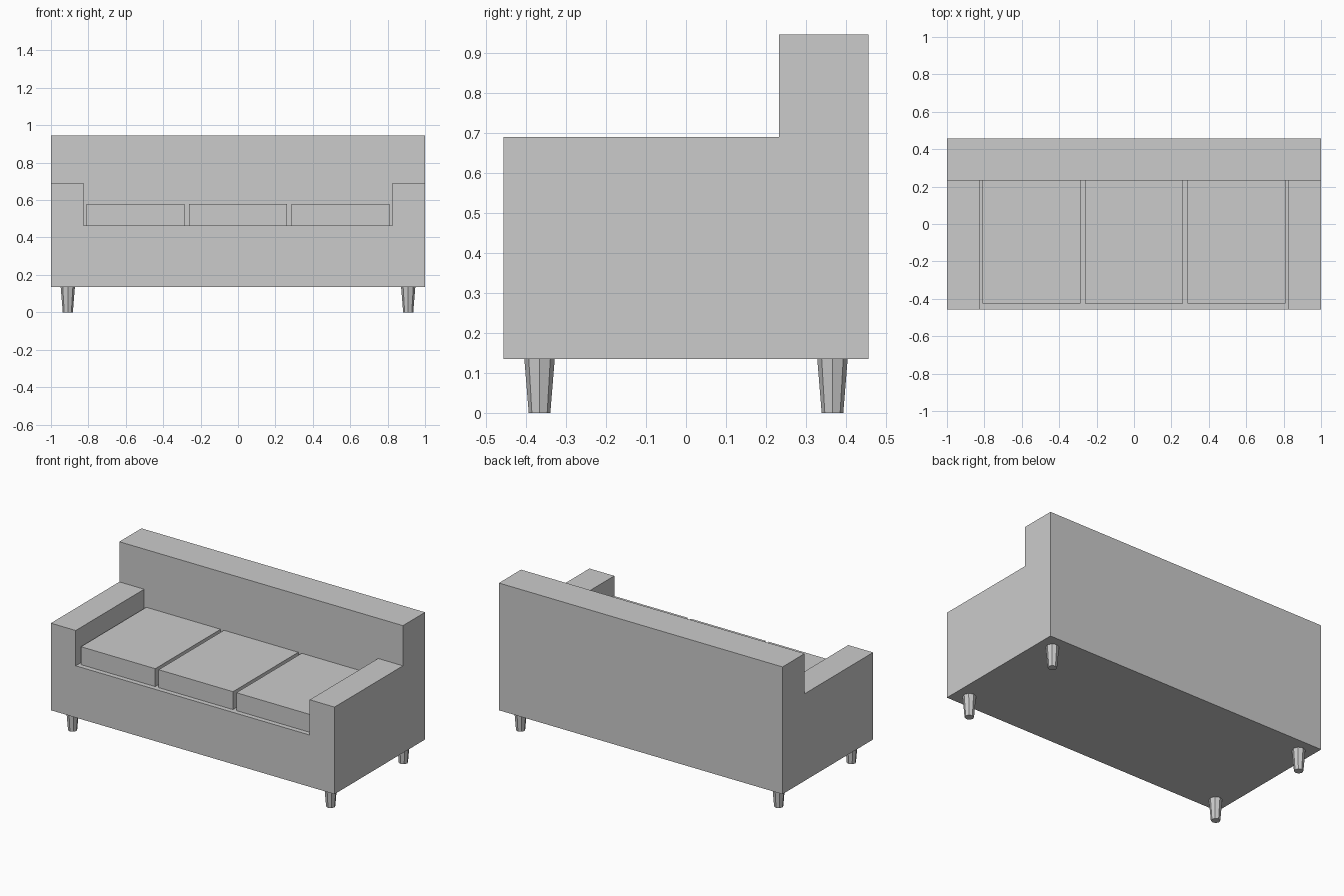
import bpy, bmesh, math

if "Cube" in bpy.data.objects:
    bpy.data.objects.remove(bpy.data.objects["Cube"])

W, D = 1.0, 0.456               # half width, half depth
FLOOR, SEAT, ARM, TOP = 0.135, 0.465, 0.69, 0.946
INNER, BACK_Y = 0.825, 0.233    # inside of the arms, front of the backrest


def finish(bm, name):
    bmesh.ops.recalc_face_normals(bm, faces=bm.faces)
    mesh = bpy.data.meshes.new(name)
    bm.to_mesh(mesh)
    bm.free()
    obj = bpy.data.objects.new(name, mesh)
    bpy.context.collection.objects.link(obj)
    return obj


def box(name, lo, hi):
    bm = bmesh.new()
    bmesh.ops.create_cube(bm, size=1)
    for v in bm.verts:
        v.co = [(a + b) / 2 + c * (b - a) for a, b, c in zip(lo, hi, v.co)]
    return finish(bm, name)


# Upholstered body: U-shaped front profile run back to a full-width backrest
bm = bmesh.new()
profile = [(-W, FLOOR), (W, FLOOR), (W, ARM), (INNER, ARM), (INNER, SEAT),
           (-INNER, SEAT), (-INNER, ARM), (-W, ARM)]
front = [bm.verts.new((x, -D, z)) for x, z in profile]
mid = {i: bm.verts.new((profile[i][0], BACK_Y, profile[i][1])) for i in range(2, 8)}
tl, tr = [bm.verts.new((x, BACK_Y, TOP)) for x in (-W, W)]
bl, br, btr, btl = [bm.verts.new((x, D, z)) for x, z in
                    ((-W, FLOOR), (W, FLOOR), (W, TOP), (-W, TOP))]
bm.faces.new(front)
for i in range(2, 7):           # arm tops, arm insides and seat deck
    bm.faces.new((front[i], front[i + 1], mid[i + 1], mid[i]))
bm.faces.new([mid[i] for i in range(2, 8)] + [tl, tr])
bm.faces.new((front[1], br, btr, tr, mid[2], front[2]))
bm.faces.new((front[0], bl, btl, tl, mid[7], front[7]))
bm.faces.new((front[0], front[1], br, bl))
bm.faces.new((bl, br, btr, btl))
bm.faces.new((tl, tr, btr, btl))
finish(bm, "sofa_body")

# Three loose seat cushions
for i, side in enumerate(("left", "middle", "right")):
    cx = (i - 1) * 0.548
    box(f"{side}_seat_cushion", (cx - 0.262, -0.425, SEAT), (cx + 0.262, BACK_Y, 0.579))

# Tapered eight-sided legs
for sx, side in ((-1, "left"), (1, "right")):
    for sy, end in ((-1, "front"), (1, "back")):
        bm = bmesh.new()
        bmesh.ops.create_cone(bm, cap_ends=True, segments=8,
                              radius1=0.027, radius2=0.038, depth=FLOOR)
        leg = finish(bm, f"{end}_{side}_leg")
        leg.location = (sx * 0.91, sy * 0.366, FLOOR / 2)
